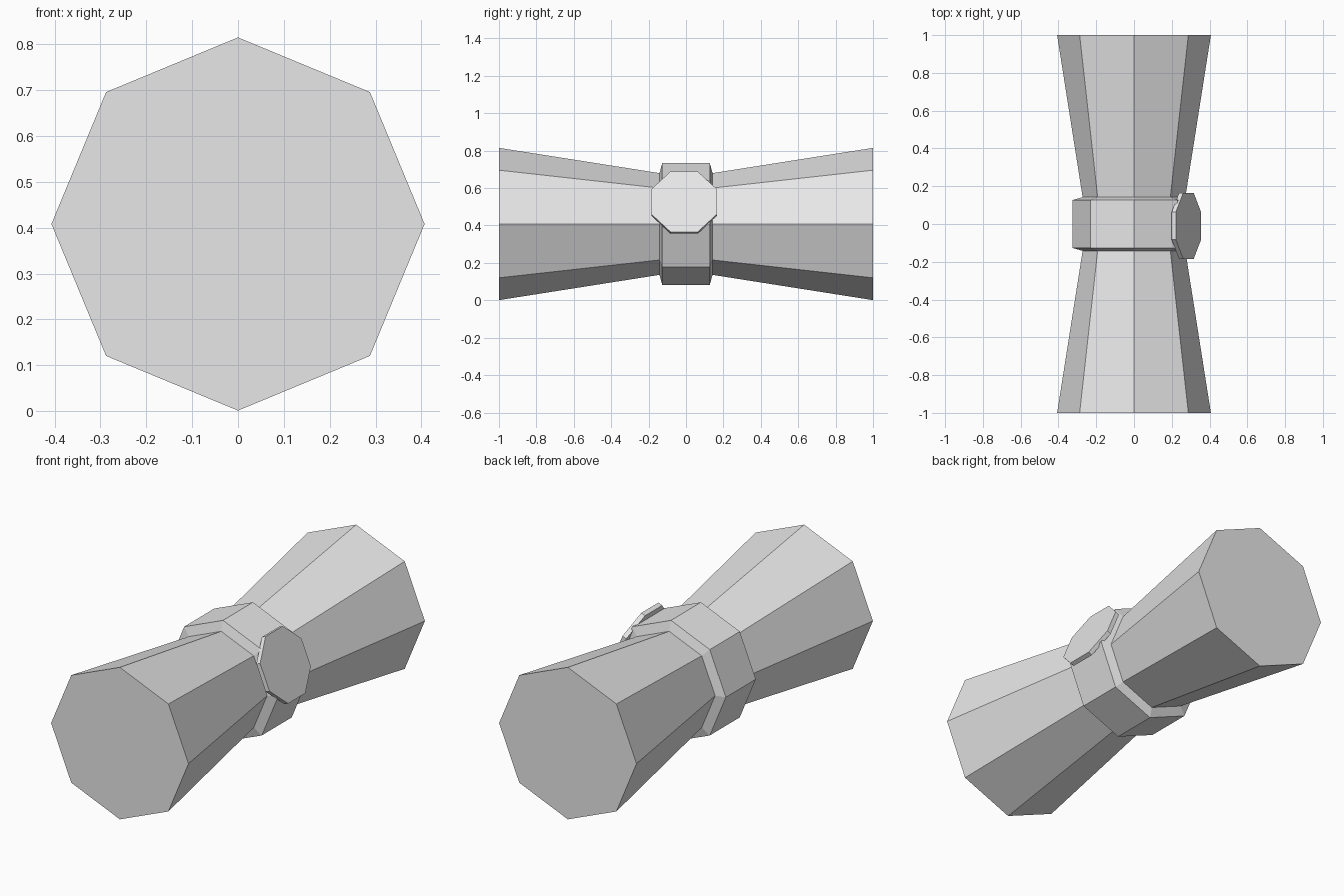
import bpy
import bmesh
from math import sin, cos, pi, radians
from mathutils import Matrix, Vector

SIDES = 8
AXIS_Z = 0.408

old = bpy.data.objects.get("Cube")
if old:
    bpy.data.objects.remove(old, do_unlink=True)

# Single grey material
grey = bpy.data.materials.new("light grey")
grey.use_nodes = True
colour = (0.8, 0.8, 0.8, 1)
grey.diffuse_color = colour
grey.node_tree.nodes["Principled BSDF"].inputs["Base Color"].default_value = colour


def lathe(name, profile, turn=0.0):
    """Flat-shaded octagonal solid around local z from (radius, height) rings."""
    bm = bmesh.new()
    rings = []
    for radius, height in profile:
        angles = [turn + 2 * pi * i / SIDES for i in range(SIDES)]
        rings.append([bm.verts.new((radius * cos(a), radius * sin(a), height)) for a in angles])
    for low, high in zip(rings, rings[1:]):
        for i in range(SIDES):
            j = (i + 1) % SIDES
            bm.faces.new((low[i], low[j], high[j], high[i]))
    bm.faces.new(rings[0][::-1])
    bm.faces.new(rings[-1])
    bmesh.ops.recalc_face_normals(bm, faces=bm.faces[:])
    mesh = bpy.data.meshes.new(name)
    bm.to_mesh(mesh)
    bm.free()
    mesh.materials.append(grey)
    obj = bpy.data.objects.new(name, mesh)
    bpy.context.collection.objects.link(obj)
    return obj


# Hourglass body with a raised band round the waist, mirrored end to end
half = [(0.407, 1.0), (0.272, 0.142), (0.325, 0.127)]
profile = [(r, -h) for r, h in half] + half[::-1]
body = lathe("flared_body_with_waist_band", profile)
body.matrix_world = Matrix.Translation((0, 0, AXIS_Z)) @ Matrix.Rotation(pi / 2, 4, "X")

# Thin octagonal button lying on the upper left facet of the band
tilt = radians(22.5)
apothem = 0.175
radius = apothem / cos(pi / SIDES)
button = lathe("side_button", [(radius, 0.288), (radius, 0.312)], pi / SIDES)
button.matrix_world = (Matrix.Translation(Vector((0, -0.01, AXIS_Z)))
                       @ Matrix.Rotation(pi / 2 - tilt, 4, "Y"))
